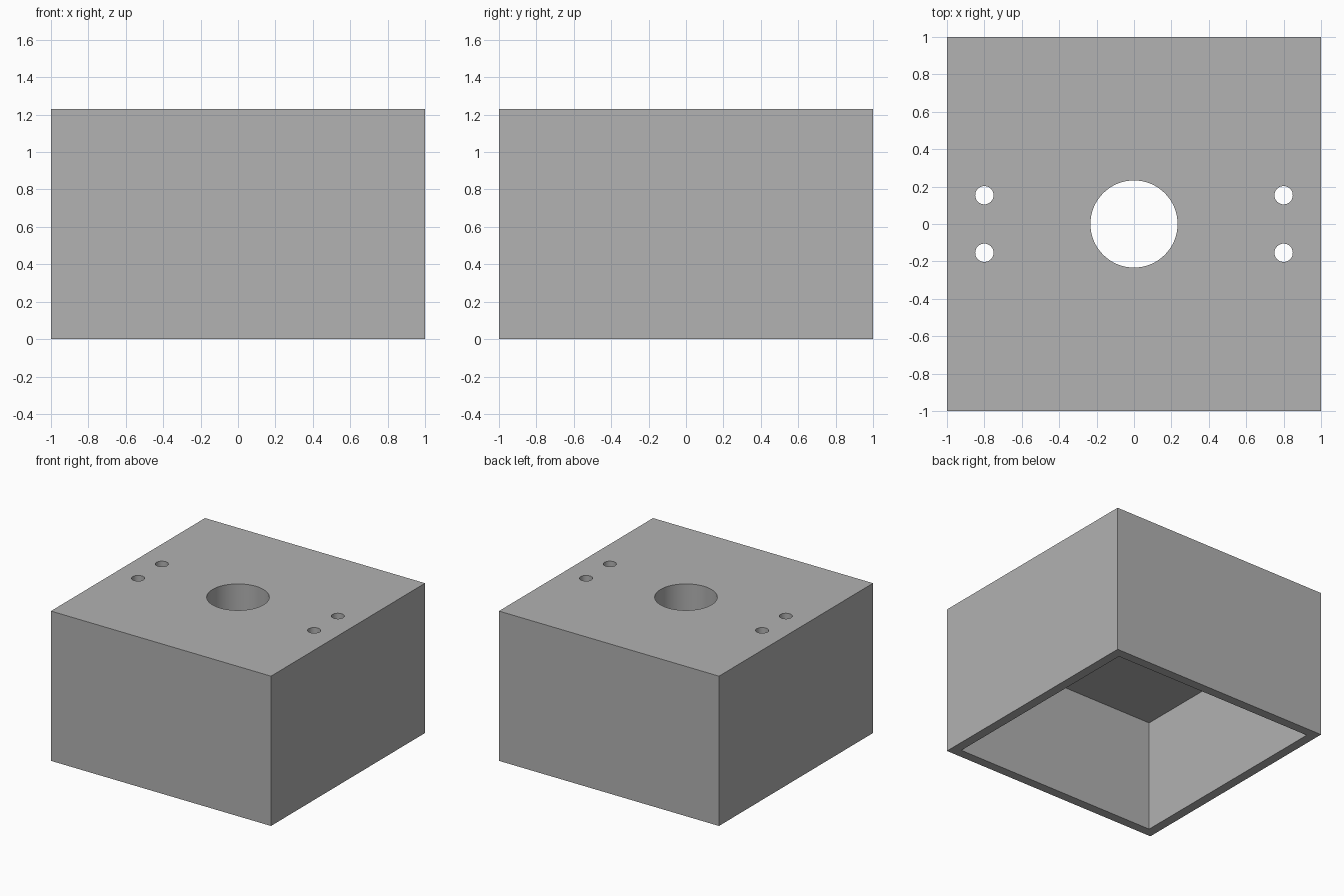
import bpy
import math

default = bpy.data.objects.get("Cube")
if default:
    bpy.data.objects.remove(default, do_unlink=True)

UNIT = 1 / 13            # the box is 26 units wide, with walls one unit thick
HEIGHT = 16 * UNIT
CAVITY_DEPTH = 12 * UNIT

grey = bpy.data.materials.new("plain grey")
grey.use_nodes = True
colour = (0.445, 0.445, 0.445, 1)
grey.diffuse_color = colour
grey.node_tree.nodes["Principled BSDF"].inputs["Base Color"].default_value = colour


def block(name, half, low, high):
    bpy.ops.mesh.primitive_cube_add(size=1, location=(0, 0, (low + high) / 2))
    ob = bpy.context.object
    ob.name = name
    ob.scale = (2 * half, 2 * half, high - low)
    bpy.ops.object.transform_apply(location=True, rotation=False, scale=True)
    return ob


def drill(name, x, y, radius, sides):
    bpy.ops.mesh.primitive_cylinder_add(
        vertices=sides, radius=radius, depth=1, location=(x, y, HEIGHT))
    ob = bpy.context.object
    ob.name = name
    return ob


# Box, open underneath
box = block("box_housing", 1, 0, HEIGHT)
box.data.materials.append(grey)
cutters = [block("cavity_cutter", 12 * UNIT, -0.2, CAVITY_DEPTH)]

# Central opening and two pairs of screw holes through the thick top
cutters.append(drill("centre_hole_cutter", 0, 0, 0.233, 64))
for x in (-0.8, 0.8):
    for y in (-2 * UNIT, 2 * UNIT):
        cutters.append(drill("screw_hole_cutter", x, y, 0.049, 32))

# Cut each opening, then discard its cutter
for cutter in cutters:
    cutter.hide_render = True
    bpy.context.view_layer.objects.active = box
    cut = box.modifiers.new("cut", "BOOLEAN")
    cut.operation = "DIFFERENCE"
    cut.solver = "EXACT"
    cut.object = cutter
    bpy.ops.object.modifier_apply(modifier=cut.name)
    bpy.data.objects.remove(cutter, do_unlink=True)

# Round hole walls, crisp box edges
bpy.ops.object.select_all(action="DESELECT")
box.select_set(True)
bpy.context.view_layer.objects.active = box
bpy.ops.object.shade_smooth_by_angle(angle=math.radians(30))
